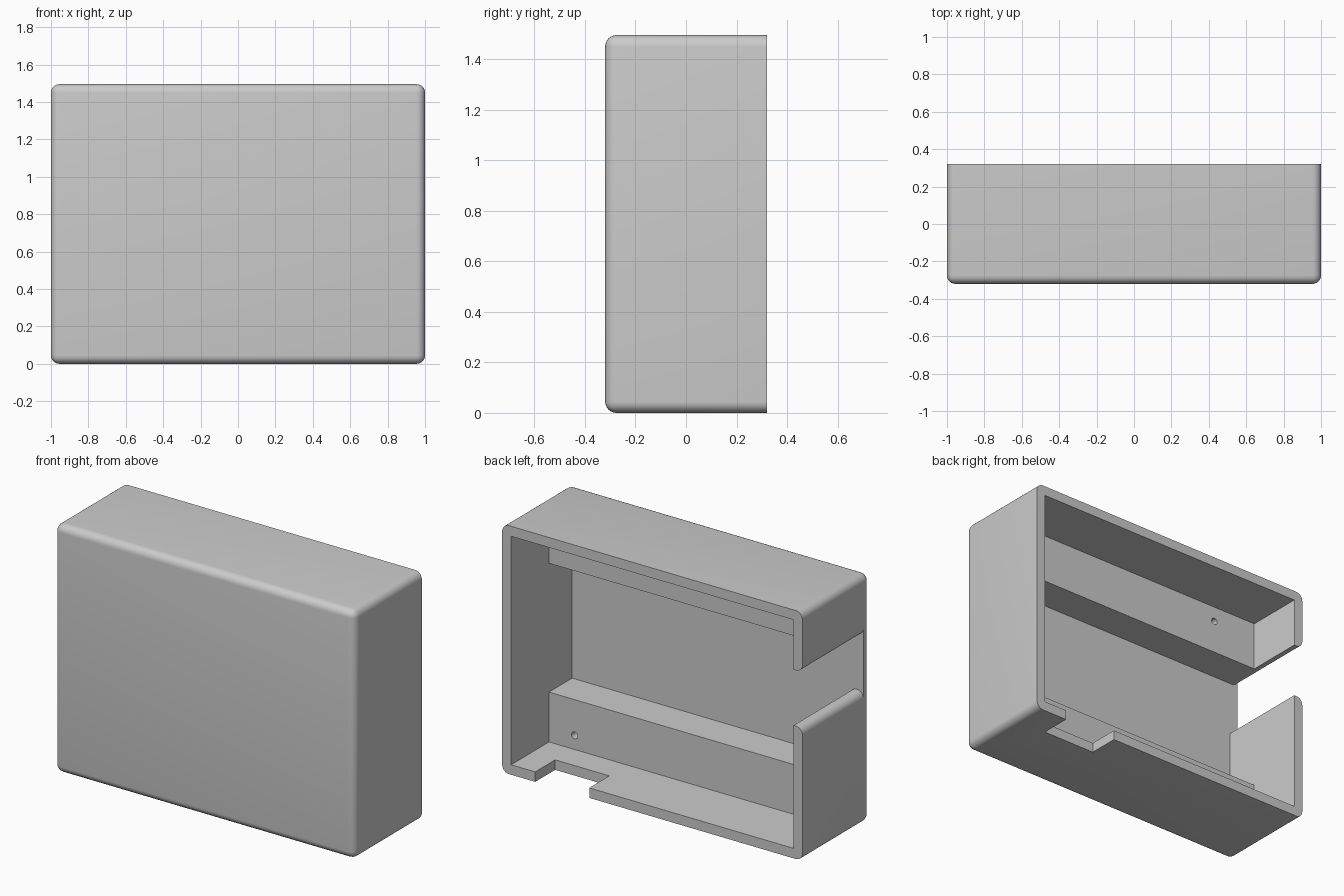
import bpy, bmesh, math
from mathutils import Vector

if "Cube" in bpy.data.objects:
    bpy.data.objects.remove(bpy.data.objects["Cube"], do_unlink=True)

W, D, H = 1.0, 0.32, 1.495      # half width, half depth, height
T, R = 0.06, 0.045              # wall thickness, outer edge radius
LEDGE_Y, LEDGE_H = -0.04, 0.30  # ledge face position and height
SLOT_LOW, SLOT_TOP = 0.80, H - T - LEDGE_H

grey = bpy.data.materials.new("light_grey")
grey.use_nodes = True
grey.diffuse_color = (0.6, 0.6, 0.6, 1)
grey.node_tree.nodes["Principled BSDF"].inputs["Base Color"].default_value = (0.6, 0.6, 0.6, 1)


def add_object(name, bm):
    bmesh.ops.recalc_face_normals(bm, faces=bm.faces)
    mesh = bpy.data.meshes.new(name)
    bm.to_mesh(mesh)
    bm.free()
    mesh.materials.append(grey)
    obj = bpy.data.objects.new(name, mesh)
    bpy.context.collection.objects.link(obj)
    return obj


def prism(name, points, direction):
    """Extrude a closed outline along a direction."""
    bm = bmesh.new()
    face = bm.faces.new([bm.verts.new(p) for p in points])
    new = bmesh.ops.extrude_face_region(bm, geom=[face])["geom"]
    verts = [g for g in new if isinstance(g, bmesh.types.BMVert)]
    bmesh.ops.translate(bm, verts=verts, vec=Vector(direction))
    return add_object(name, bm)


def cut(body, cutter):
    cutter.hide_render = True
    mod = body.modifiers.new("cut", 'BOOLEAN')
    mod.operation, mod.solver, mod.object = 'DIFFERENCE', 'EXACT', cutter
    bpy.ops.object.select_all(action='DESELECT')
    bpy.context.view_layer.objects.active = body
    body.select_set(True)
    bpy.ops.object.modifier_apply(modifier=mod.name)
    bpy.data.objects.remove(cutter, do_unlink=True)


# Housing block, rounded on every edge except the open back rim
bm = bmesh.new()
bmesh.ops.create_cube(bm, size=1)
for v in bm.verts:
    v.co = Vector((v.co.x * 2 * W, v.co.y * 2 * D, (v.co.z + 0.5) * H))
edges = [e for e in bm.edges if min(v.co.y for v in e.verts) < 0]
bmesh.ops.bevel(bm, geom=edges, offset=R, segments=6, profile=0.5, affect='EDGES')
housing = add_object("housing", bm)

# Stepped cavity that leaves a solid ledge along the floor and the ceiling
front, back, top = T - D, D + 0.1, H - T
outline = [(front, T + LEDGE_H), (LEDGE_Y, T + LEDGE_H), (LEDGE_Y, T), (back, T),
           (back, top), (LEDGE_Y, top), (LEDGE_Y, SLOT_TOP), (front, SLOT_TOP)]
cut(housing, prism("cavity_cutter", [(T - W, y, z) for y, z in outline], (2 * (W - T), 0, 0)))

# Side slot with rounded outer lips
steps = [i * math.pi / 12 for i in range(7)]
lip = [(R - W - R * math.sin(a), R * (1 - math.cos(a))) for a in steps]
inner, outer = -W + 0.1, -W - 0.1
low = [(inner, SLOT_LOW)] + [(x, SLOT_LOW - d) for x, d in lip] + [(outer, SLOT_LOW - R)]
high = [(inner, SLOT_TOP)] + [(x, SLOT_TOP + d) for x, d in lip] + [(outer, SLOT_TOP + R)]
cut(housing, prism("slot_cutter", [(x, front, z) for x, z in low + high[::-1]], (0, back - front, 0)))

# Cable notch in the floor
cut(housing, prism("notch_cutter", [(0.42, 0.13, -0.1), (0.78, 0.13, -0.1),
                                    (0.78, back, -0.1), (0.42, back, -0.1)], (0, 0, 0.25)))

# Small screw holes in the two ledges
for x, z in ((0.77, 0.145), (-0.64, 1.34)):
    ring = [(x + 0.021 * math.cos(i * math.pi / 8), LEDGE_Y - 0.12,
             z + 0.021 * math.sin(i * math.pi / 8)) for i in range(16)]
    cut(housing, prism("hole_cutter", ring, (0, 0.2, 0)))

bpy.ops.object.select_all(action='DESELECT')
housing.select_set(True)
bpy.context.view_layer.objects.active = housing
bpy.ops.object.shade_smooth_by_angle(angle=math.radians(30))
